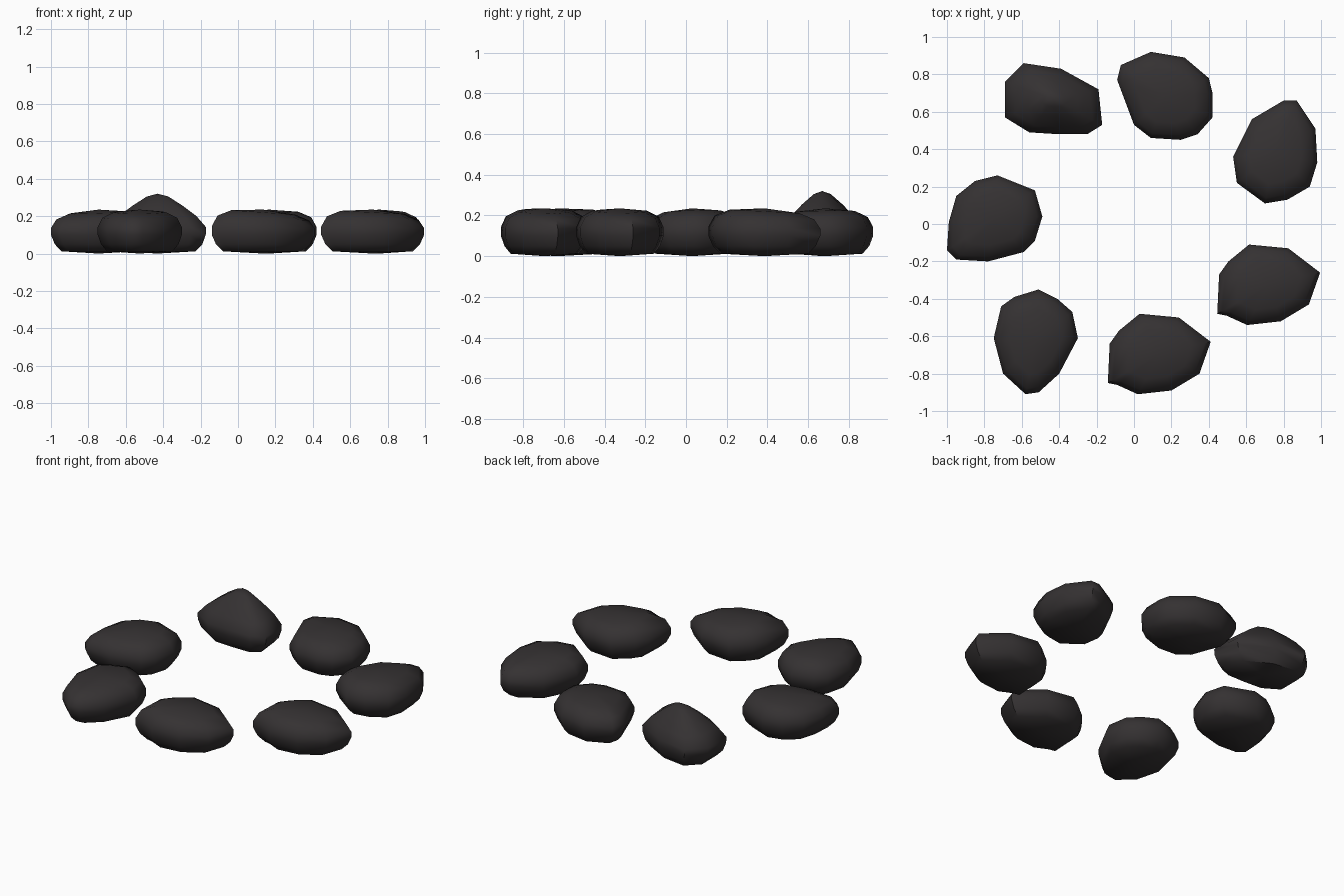
import bpy, bmesh, math
from mathutils import Vector

if "Cube" in bpy.data.objects:
    bpy.data.objects.remove(bpy.data.objects["Cube"])

rock = bpy.data.materials.new("dark_rock")
rock.diffuse_color = (0.035, 0.031, 0.032, 1)
rock.use_nodes = True
rock.node_tree.nodes["Principled BSDF"].inputs["Base Color"].default_value = rock.diffuse_color

# (height, scale of outline) from underside to crown
FLAT = [(.012, .78), (.05, .92), (.10, 1.0), (.14, 1.0), (.19, .89), (.22, .62)]
TALL = [(.012, .78), (.05, .92), (.10, .99), (.14, 1.0), (.20, .80), (.255, .52), (.305, .22)]


def stone(name, outline, rings=FLAT, crown=.235, tilt=(0, 0), shift=(0, 0)):
    pts = [Vector((x + shift[0], y + shift[1])) for x, y in outline]
    mid = Vector(((min(p.x for p in pts) + max(p.x for p in pts)) / 2,
                  (min(p.y for p in pts) + max(p.y for p in pts)) / 2))
    slope = Vector(tilt)
    bm = bmesh.new()
    loops = []
    for z, s in rings:
        lean = max(0, (z - .10) / .12)  # only the upper half is tilted
        loop = []
        for p in pts:
            d = (p - mid) * s
            loop.append(bm.verts.new((mid.x + d.x, mid.y + d.y, z + lean * slope.dot(d))))
        loops.append(loop)
    n = len(pts)
    for a, b in zip(loops, loops[1:]):
        for i in range(n):
            j = (i + 1) % n
            bm.faces.new((a[i], a[j], b[j], b[i]))
    low = bm.verts.new((mid.x, mid.y, 0))
    top = bm.verts.new((mid.x, mid.y, crown))
    for i in range(n):
        j = (i + 1) % n
        bm.faces.new((loops[0][j], loops[0][i], low))
        bm.faces.new((loops[-1][i], loops[-1][j], top))
    bmesh.ops.recalc_face_normals(bm, faces=bm.faces)
    me = bpy.data.meshes.new(name)
    bm.to_mesh(me)
    bm.free()
    me.materials.append(rock)
    ob = bpy.data.objects.new(name, me)
    bpy.context.collection.objects.link(ob)
    bpy.ops.object.select_all(action='DESELECT')
    ob.select_set(True)
    bpy.context.view_layer.objects.active = ob
    bpy.ops.object.shade_smooth_by_angle(angle=math.radians(50))


# Front and right stones share one outline
pebble = [(-.14, -.85), (-.13, -.64), (-.08, -.57), (.03, -.48), (.24, -.50), (.41, -.63),
          (.35, -.80), (.20, -.89), (.02, -.91), (-.09, -.86)]
stone("front_stone", pebble, tilt=(-.07, 0))
stone("right_stone", pebble, tilt=(-.05, 0), shift=(.585, .37))

stone("front_left_stone", [(-.51, -.35), (-.41, -.40), (-.33, -.47), (-.30, -.61), (-.40, -.80),
      (-.51, -.90), (-.58, -.91), (-.70, -.80), (-.75, -.61), (-.71, -.44), (-.64, -.39)],
      tilt=(0, .05))
stone("back_right_stone", [(.80, .66), (.87, .66), (.97, .51), (.98, .33), (.94, .20),
      (.82, .13), (.70, .11), (.55, .22), (.53, .36), (.63, .56)], tilt=(0, -.05))
stone("left_stone", [(-.73, .26), (-.53, .18), (-.49, .04), (-.53, -.09), (-.59, -.15),
      (-.78, -.20), (-.95, -.19), (-1, -.14), (-.99, .01), (-.95, .15), (-.85, .23)],
      tilt=(.03, .03))
stone("back_stone", [(.09, .92), (.27, .89), (.40, .78), (.42, .70), (.42, .57), (.34, .48),
      (.25, .45), (.09, .46), (0, .53), (-.09, .77), (-.07, .85)], tilt=(.02, .02))

# Taller peaked stone
stone("peaked_stone", [(-.69, .57), (-.69, .76), (-.59, .86), (-.39, .83), (-.19, .72),
      (-.17, .53), (-.25, .48), (-.40, .48), (-.56, .49)], rings=TALL, crown=.32)
